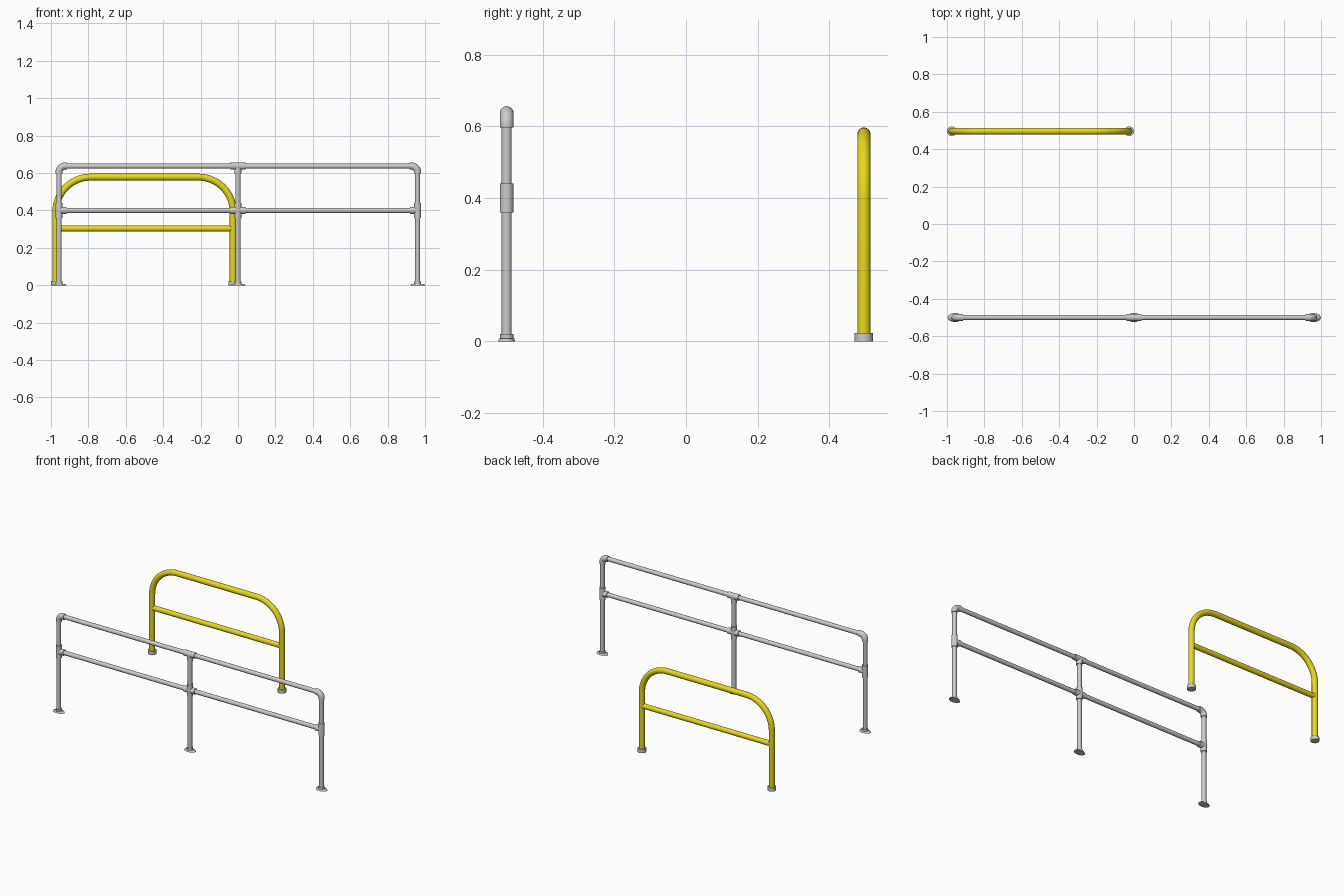
import bpy
from math import sin, cos, pi

if "Cube" in bpy.data.objects:
    bpy.data.objects.remove(bpy.data.objects["Cube"])

R_PIPE, R_FIT = 0.014, 0.019      # grey pipe and fitting radii
Y_GREY, Y_YEL = -0.5, 0.496
Z_TOP, Z_MID = 0.637, 0.4
POSTS = (-0.957, 0.0, 0.96)

yellow = bpy.data.materials.new("yellow_paint")
yellow.diffuse_color = (0.80, 0.70, 0.01, 1)
yellow.use_nodes = True
yellow.node_tree.nodes["Principled BSDF"].inputs["Base Color"].default_value = yellow.diffuse_color


def finish(ob, mat=None):
    bpy.ops.object.select_all(action='DESELECT')
    ob.select_set(True)
    bpy.context.view_layer.objects.active = ob
    if ob.type == 'CURVE':
        bpy.ops.object.convert(target='MESH')
        ob = bpy.context.object
    bpy.ops.object.shade_smooth_by_angle(angle=pi / 5)
    if mat:
        ob.data.materials.append(mat)
    return ob


def tube(name, pts, y, r, mat=None):
    """Round capped tube through (x, z) points in a plane of constant y."""
    cu = bpy.data.curves.new(name, 'CURVE')
    cu.dimensions = '3D'
    cu.bevel_depth = r
    cu.bevel_resolution = 10
    cu.use_fill_caps = True
    sp = cu.splines.new('POLY')
    sp.points.add(len(pts) - 1)
    for p, (x, z) in zip(sp.points, pts):
        p.co = (x, y, z, 1)
    ob = bpy.data.objects.new(name, cu)
    bpy.context.collection.objects.link(ob)
    return finish(ob, mat)


def arc(cx, cz, r, a0, a1, n=16):
    return [(cx + r * cos(a0 + (a1 - a0) * i / n),
             cz + r * sin(a0 + (a1 - a0) * i / n)) for i in range(n + 1)]


# grey handrail: posts and oval base flanges
for i, x in enumerate(POSTS):
    top = Z_TOP - (0.035 if i != 1 else 0)
    tube(f"post_{i}", [(x, 0.005), (x, top)], Y_GREY, R_PIPE)
    tube(f"base_socket_{i}", [(x, 0.004), (x, 0.021)], Y_GREY, R_FIT)
    bpy.ops.mesh.primitive_cone_add(vertices=40, radius1=1, radius2=0.88, depth=0.008,
                                    location=(x, Y_GREY, 0.004))
    flange = bpy.context.object
    flange.name = f"base_flange_{i}"
    flange.scale = (0.039, 0.024, 1)
    finish(flange)

# horizontal rails
tube("top_rail", [(POSTS[0] + 0.035, Z_TOP), (POSTS[2] - 0.035, Z_TOP)], Y_GREY, R_PIPE)
tube("middle_rail", [(POSTS[0], Z_MID), (POSTS[2], Z_MID)], Y_GREY, R_PIPE)

# corner elbows and end tees
B = 0.032
for side, x, s in (("left", POSTS[0], 1), ("right", POSTS[2], -1)):
    bend = arc(0, 0, B, pi, pi / 2, 12)
    pts = [(x, Z_TOP - 0.04)] + [(x + s * (B + u), Z_TOP - B + v) for u, v in bend]
    pts.append((x + s * 0.042, Z_TOP))
    tube(f"{side}_elbow", pts, Y_GREY, R_FIT)
    tube(f"{side}_tee_sleeve", [(x, Z_MID - 0.04), (x, Z_MID + 0.04)], Y_GREY, R_FIT)
    tube(f"{side}_tee_branch", [(x, Z_MID), (x + s * 0.04, Z_MID)], Y_GREY, R_FIT)

# centre cross and top tee
xm = POSTS[1]
tube("cross_vertical", [(xm, Z_MID - 0.04), (xm, Z_MID + 0.04)], Y_GREY, R_FIT)
tube("cross_horizontal", [(xm - 0.04, Z_MID), (xm + 0.04, Z_MID)], Y_GREY, R_FIT)
tube("top_tee_sleeve", [(xm - 0.04, Z_TOP), (xm + 0.04, Z_TOP)], Y_GREY, R_FIT)
tube("top_tee_branch", [(xm, Z_TOP - 0.04), (xm, Z_TOP)], Y_GREY, R_FIT)

# yellow hoop barrier with crossbar and grey foot caps
XL, XR, ZH, RB, RY = -0.974, -0.026, 0.578, 0.185, 0.0185
hoop = [(XL, 0.004)] + arc(XL + RB, ZH - RB, RB, pi, pi / 2)
hoop += arc(XR - RB, ZH - RB, RB, pi / 2, 0) + [(XR, 0.004)]
tube("hoop", hoop, Y_YEL, RY, yellow)
tube("hoop_crossbar", [(XL, 0.303), (XR, 0.303)], Y_YEL, 0.0165, yellow)
for side, x in (("left", XL), ("right", XR)):
    tube(f"{side}_foot_cap", [(x, 0), (x, 0.024)], Y_YEL, 0.026)
